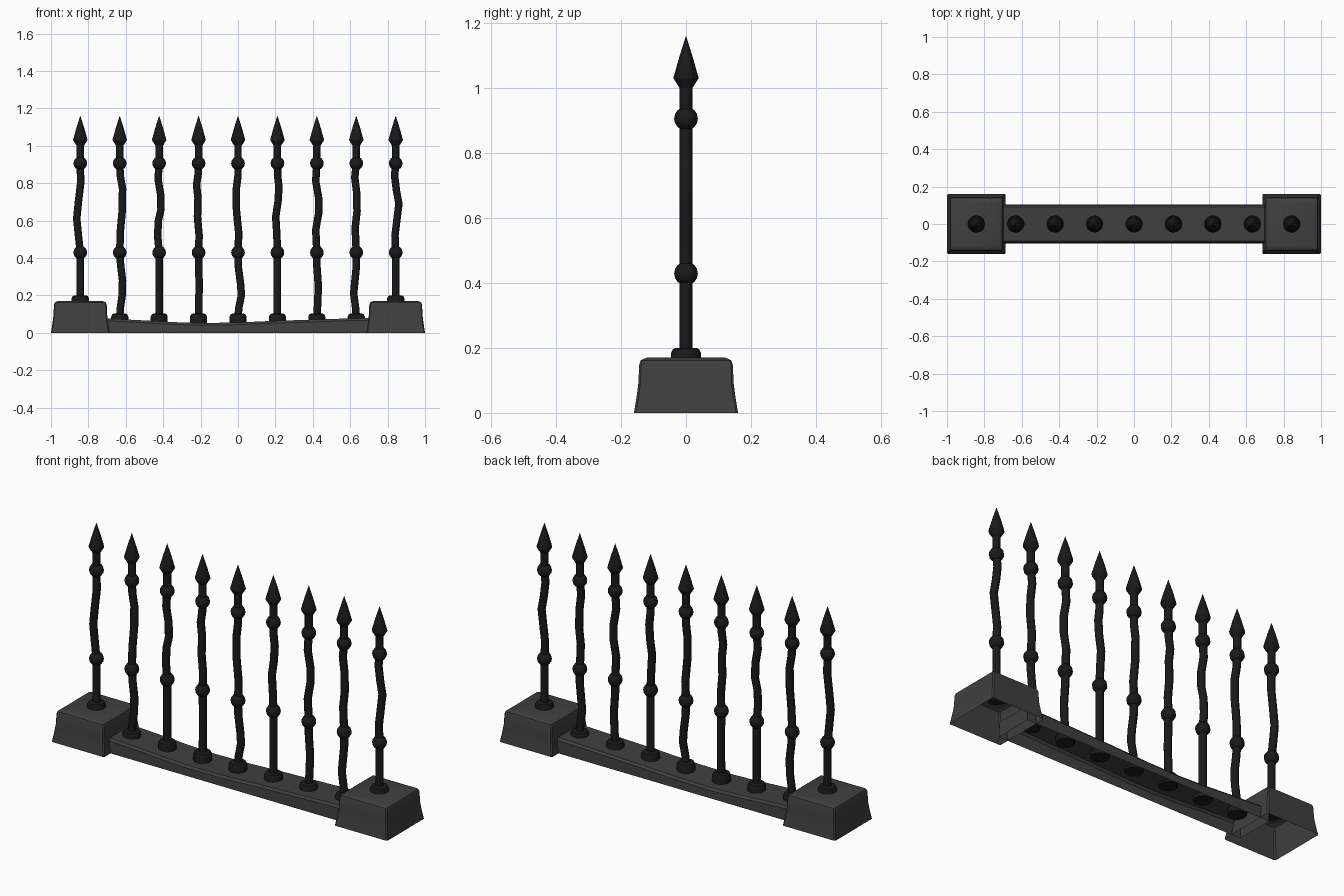
import bpy, math

if "Cube" in bpy.data.objects:
    bpy.data.objects.remove(bpy.data.objects["Cube"])

SIDES = 12

def material(name, v):
    m = bpy.data.materials.new(name)
    m.diffuse_color = (v, v, v, 1)
    m.use_nodes = True
    m.node_tree.nodes["Principled BSDF"].inputs["Base Color"].default_value = m.diffuse_color
    return m

STONE = material("stone", 0.05)
IRON = material("black_iron", 0.01)

def loft(name, rings, mat, cap_start=False, cap_end=False, angle=30):
    """Skin equal-length closed rings of points into one mesh."""
    n = len(rings[0])
    verts = [p for r in rings for p in r]
    faces = [(k * n + i, k * n + (i + 1) % n, (k + 1) * n + (i + 1) % n, (k + 1) * n + i)
             for k in range(len(rings) - 1) for i in range(n)]
    if cap_start:
        faces.append(tuple(reversed(range(n))))
    if cap_end:
        faces.append(tuple(range(len(verts) - n, len(verts))))
    me = bpy.data.meshes.new(name)
    me.from_pydata(verts, [], faces)
    me.materials.append(mat)
    ob = bpy.data.objects.new(name, me)
    bpy.context.collection.objects.link(ob)
    bpy.ops.object.select_all(action='DESELECT')
    ob.select_set(True)
    bpy.context.view_layer.objects.active = ob
    bpy.ops.object.shade_smooth_by_angle(angle=math.radians(angle))
    return ob

def circle(x, z, r):
    return [(x + r * math.cos(2 * math.pi * i / SIDES),
             r * math.sin(2 * math.pi * i / SIDES), z) for i in range(SIDES)]

def square(x, z, h, c):
    """Square ring with chamfered corners."""
    a, b = h, h - c
    return [(x + u, v * 1.02, z) for u, v in
            [(a, -b), (a, b), (b, a), (-b, a), (-a, b), (-a, -b), (-b, -a), (b, -a)]]

def turned(name, x, profile, angle=30):
    return loft(name, [circle(x, z, r) for r, z in profile], IRON, True, True, angle)

# Flared end blocks, open underneath
BLOCK = [(0.157, 0), (0.149, 0.05), (0.144, 0.09), (0.141, 0.15),
         (0.137, 0.161), (0.129, 0.166), (0.118, 0.170)]
for side, x in (("left", -0.843), ("right", 0.843)):
    loft(side + "_end_block", [square(x, z, h, 0.006) for h, z in BLOCK], STONE, cap_end=True)

# Sagging base rail, an open channel underneath
rail = [(-0.74, 0.078), (-0.5, 0.066), (-0.35, 0.057), (-0.2, 0.052), (0, 0.055),
        (0.2, 0.064), (0.4, 0.070), (0.6, 0.077), (0.74, 0.079)]
section = [(-0.105, None), (-0.102, -0.012), (-0.092, 0), (0.092, 0), (0.102, -0.012), (0.105, None)]
n = len(section)
verts = [(x, y, 0 if d is None else z + d) for x, z in rail for y, d in section]
faces = [(k * n + i, (k + 1) * n + i, (k + 1) * n + i + 1, k * n + i + 1)
         for k in range(len(rail) - 1) for i in range(n - 1)]
last = (len(rail) - 1) * n
faces += [tuple(range(n)), tuple(reversed(range(last, last + n)))]
me = bpy.data.meshes.new("base_rail")
me.from_pydata(verts, [], faces)
me.materials.append(STONE)
bpy.context.collection.objects.link(bpy.data.objects.new("base_rail", me))

# Sideways bends of each bar: (height, offset in x)
BENDS = [
    [(0.52, -0.010), (0.61, -0.019), (0.70, -0.010), (0.80, 0.002)],
    [(0.13, 0.003), (0.20, 0.013), (0.28, 0.015), (0.36, 0.005), (0.55, 0.004), (0.66, 0.014), (0.77, 0.015), (0.84, 0.003)],
    [(0.52, -0.008), (0.60, -0.004), (0.66, 0.010), (0.74, 0.008), (0.82, -0.006)],
    [(0.25, 0.003), (0.52, 0.003), (0.62, -0.006), (0.72, -0.003), (0.79, -0.011), (0.85, -0.002)],
    [(0.13, 0.004), (0.20, 0.018), (0.26, 0.014), (0.35, 0.002), (0.53, 0.004), (0.65, -0.008), (0.77, -0.009), (0.84, 0)],
    [(0.52, -0.003), (0.62, -0.009), (0.70, 0.003), (0.78, 0.008), (0.84, 0.001)],
    [(0.15, 0.004), (0.25, 0.008), (0.36, 0), (0.55, -0.006), (0.64, 0.010), (0.72, 0.010), (0.81, -0.006)],
    [(0.13, -0.003), (0.21, -0.014), (0.28, -0.007), (0.36, 0.001), (0.56, -0.006), (0.65, 0.004), (0.75, 0.002), (0.83, -0.008)],
    [(0.52, -0.004), (0.60, 0.006), (0.69, 0.017), (0.76, 0.004), (0.84, -0.006)],
]

# Bars with collar, two knobs and a spear head
for i, bends in enumerate(BENDS):
    x = (i - 4) * 0.2108
    end = i in (0, 8)
    top = 0.200 if end else 0.102
    tag = "_%d" % (i + 1)
    path = [(top - 0.02, 0)] + bends[:]
    path += [(0.43, 0), (0.905, 0), (1.01, 0)]
    path.sort()
    loft("bar" + tag, [circle(x + dx, z, 0.020) for z, dx in path], IRON, angle=40)
    turned("collar" + tag, x, [(0.046, top - 0.085 if end else top - 0.062),
                               (0.046, top - 0.016), (0.040, top - 0.004), (0.032, top)])
    for label, zc in (("lower_knob", 0.429), ("upper_knob", 0.906)):
        turned(label + tag, x, [(0.0365 * math.sin(math.pi * k / 8) + 1e-4,
                                 zc - 0.0365 * math.cos(math.pi * k / 8)) for k in range(9)], 40)
    turned("spear_head" + tag, x, [(0.021, 1.002), (0.038, 1.029), (0.038, 1.034),
                                   (0.020, 1.098), (0.0005, 1.16)], 25)
